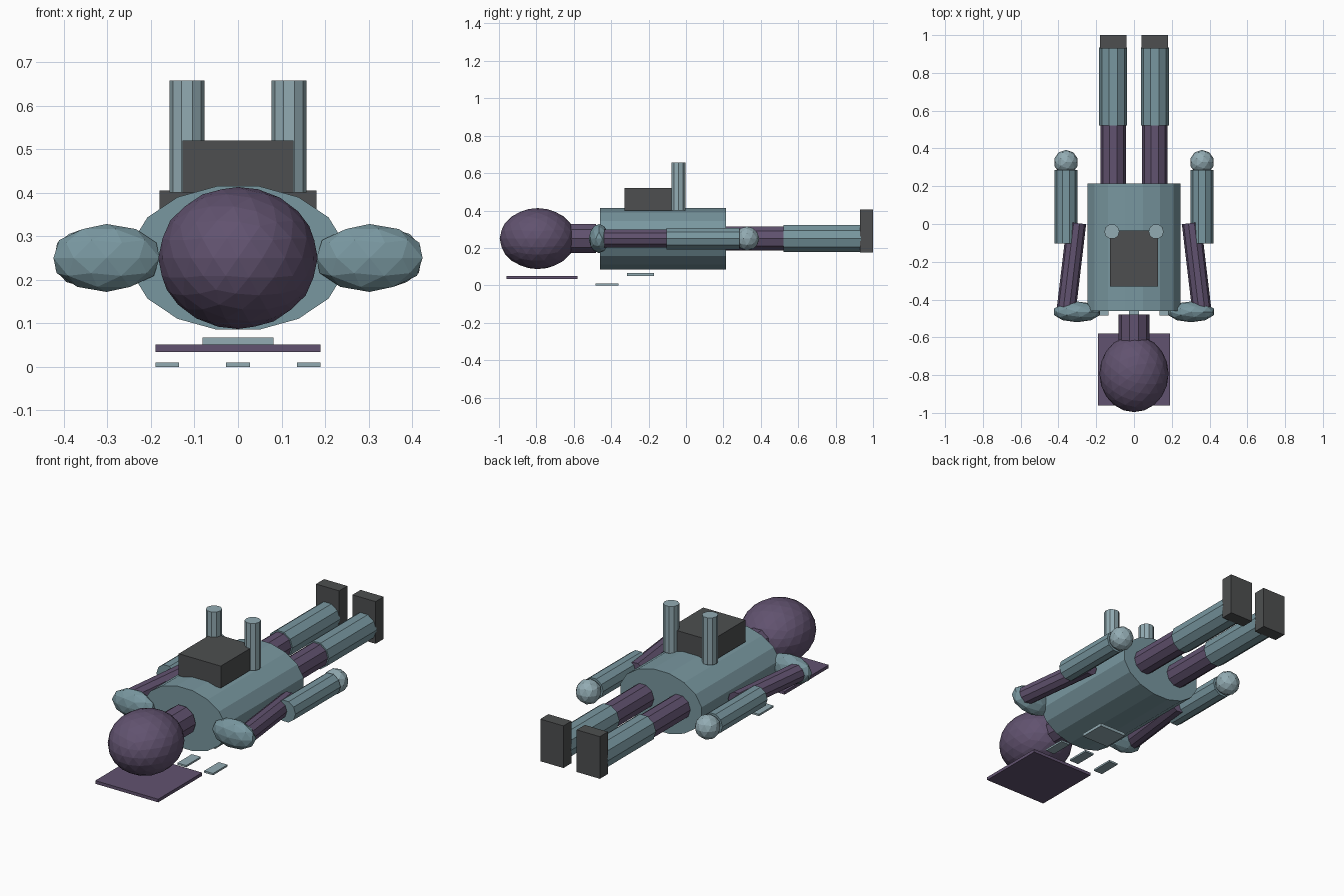
import bpy, bmesh, math
from mathutils import Vector, Matrix

if "Cube" in bpy.data.objects:
    bpy.data.objects.remove(bpy.data.objects["Cube"])


def material(name, rgb):
    m = bpy.data.materials.new(name)
    m.diffuse_color = (*rgb, 1)
    m.use_nodes = True
    m.node_tree.nodes["Principled BSDF"].inputs["Base Color"].default_value = m.diffuse_color
    return m


TEAL = material("teal", (0.19, 0.31, 0.35))
LIGHT = material("pale_teal", (0.29, 0.41, 0.45))
PURPLE = material("purple", (0.12, 0.085, 0.16))
DARK = material("charcoal", (0.075, 0.078, 0.08))


def finish(name, bm, mat):
    bmesh.ops.recalc_face_normals(bm, faces=bm.faces)
    me = bpy.data.meshes.new(name)
    bm.to_mesh(me)
    bm.free()
    me.materials.append(mat)
    ob = bpy.data.objects.new(name, me)
    bpy.context.collection.objects.link(ob)
    return ob


def box(name, lo, hi, mat):
    lo, hi = Vector(lo), Vector(hi)
    bm = bmesh.new()
    bmesh.ops.create_cube(bm, size=1, matrix=Matrix.Translation((lo + hi) / 2)
                          @ Matrix.Diagonal((*(hi - lo), 1)))
    return finish(name, bm, mat)


def ball(name, centre, radii, subdiv, mat):
    bm = bmesh.new()
    bmesh.ops.create_icosphere(bm, subdivisions=subdiv, radius=1,
                               matrix=Matrix.Translation(centre) @ Matrix.Diagonal((*radii, 1)))
    return finish(name, bm, mat)


def tube(name, p0, p1, rx, rz, mat, sides=10, turn=0):
    """Capped prism from p0 to p1 with a corner pointing along x."""
    p0, p1 = Vector(p0), Vector(p1)
    d = (p1 - p0).normalized()
    v = (Vector((1, 0, 0)) - d * d.x).normalized()
    u = v.cross(d)
    frame = Matrix((u, v, d)).transposed().to_4x4()
    bm = bmesh.new()
    bmesh.ops.create_cone(bm, cap_ends=True, segments=sides, radius1=1, radius2=1,
                          depth=(p1 - p0).length,
                          matrix=Matrix.Translation((p0 + p1) / 2) @ frame
                          @ Matrix.Diagonal((rz, rx, 1, 1)) @ Matrix.Rotation(turn, 4, 'Z'))
    return finish(name, bm, mat)


# head, neck and torso, lying along y
ball("head", (0, -0.793, 0.25), (0.183, 0.203, 0.163), 3, PURPLE)
tube("neck", (0, -0.66, 0.25), (0, -0.48, 0.25), 0.081, 0.081, PURPLE)
tube("torso", (0, -0.46, 0.25), (0, 0.215, 0.25), 0.25, 0.168, TEAL, 16, math.pi / 16)

# pack on top of the torso
box("pack", (-0.127, -0.33, 0.40), (0.127, -0.035, 0.52), DARK)

# paired parts
for s, side in ((-1, "left"), (1, "right")):
    tube(f"{side}_pack_nozzle", (s * 0.117, -0.04, 0.40), (s * 0.117, -0.04, 0.657),
         0.04, 0.04, LIGHT)
    ball(f"{side}_shoulder", (s * 0.302, -0.465, 0.25), (0.128, 0.055, 0.078), 2, TEAL)
    tube(f"{side}_upper_arm", (s * 0.358, -0.45, 0.25), (s * 0.304, 0.005, 0.25),
         0.051, 0.051, PURPLE)
    tube(f"{side}_forearm", (s * 0.36, -0.104, 0.25), (s * 0.36, 0.285, 0.25),
         0.06, 0.06, TEAL)
    ball(f"{side}_hand", (s * 0.36, 0.327, 0.25), (0.065, 0.065, 0.065), 2, LIGHT)
    tube(f"{side}_thigh", (s * 0.11, 0.2, 0.25), (s * 0.11, 0.525, 0.25),
         0.067, 0.067, PURPLE)
    tube(f"{side}_shin", (s * 0.11, 0.522, 0.25), (s * 0.11, 0.935, 0.25),
         0.074, 0.075, TEAL)
    box(f"{side}_boot", (s * 0.11 - 0.07, 0.93, 0.175), (s * 0.11 + 0.07, 1.0, 0.405), DARK)

# thin plates floating below the body
box("visor_plate", (-0.19, -0.96, 0.034), (0.19, -0.58, 0.051), PURPLE)
box("chest_plate", (-0.082, -0.315, 0.05), (0.082, -0.17, 0.067), LIGHT)
for i in (-1, 0, 1):
    x = i * 0.162
    box(f"small_plate_{i + 2}", (x - 0.027, -0.485, 0), (x + 0.027, -0.36, 0.01), LIGHT)
